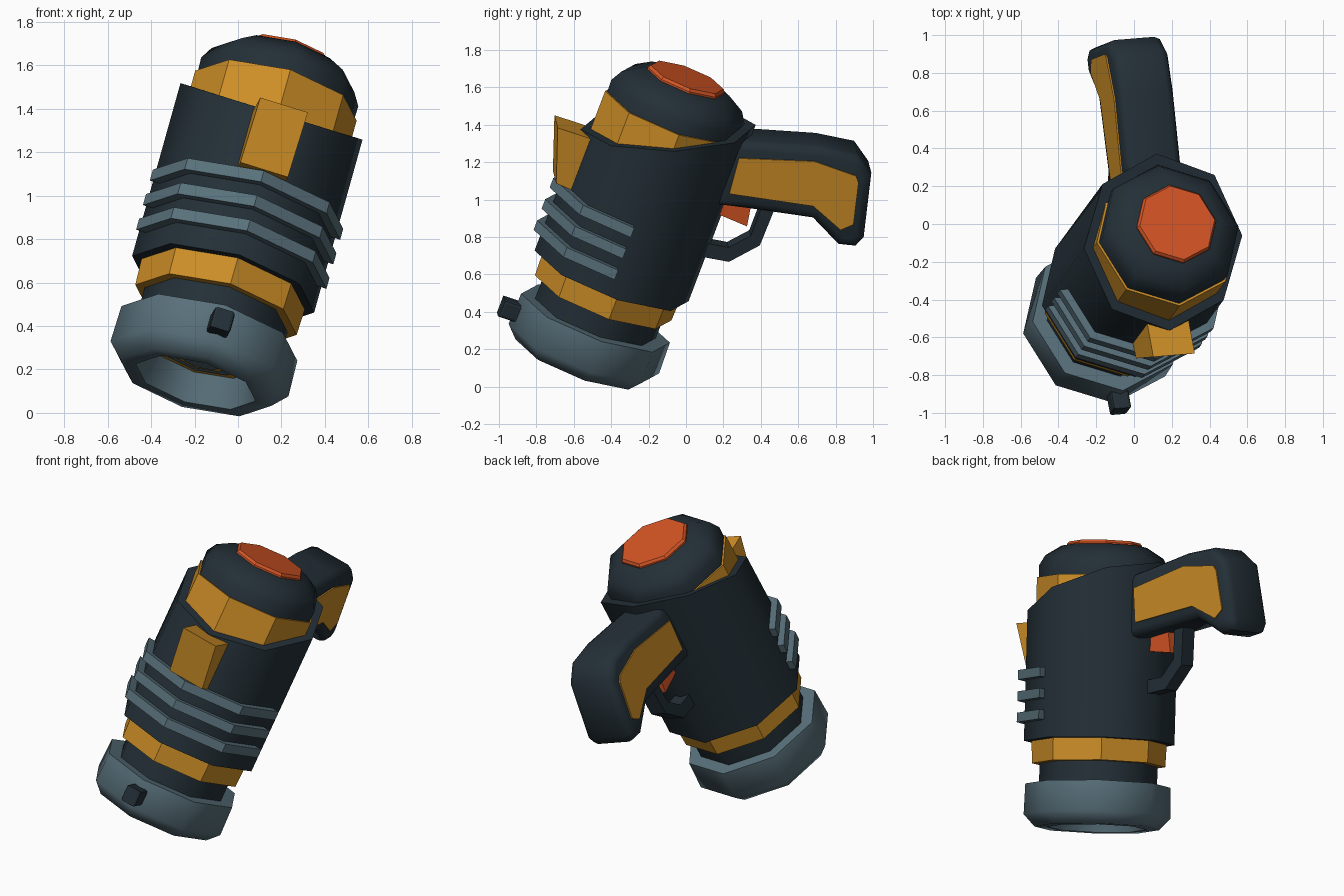
import bpy, bmesh, math
from mathutils import Matrix, Vector

if "Cube" in bpy.data.objects:
    bpy.data.objects.remove(bpy.data.objects["Cube"])

# Tilted frame: local x runs toward the grip, y sideways, z along the barrel to the rear
axis = Vector((0.253, 0.344, 0.904)).normalized()
grip_dir = Vector((-0.172, 0.936, -0.308))
grip_dir = (grip_dir - axis * grip_dir.dot(axis)).normalized()
side = axis.cross(grip_dir)
FRAME = Matrix((grip_dir, side, axis)).transposed().to_4x4()
FRAME.translation = (-0.195, -0.57, 0.14)


def material(name, rgb):
    m = bpy.data.materials.new(name)
    m.use_nodes = True
    m.diffuse_color = (*rgb, 1)
    m.node_tree.nodes["Principled BSDF"].inputs["Base Color"].default_value = (*rgb, 1)
    return m


DARK = material("dark_blue_grey", (0.017, 0.029, 0.038))
SLATE = material("slate_grey", (0.1, 0.165, 0.2))
YELLOW = material("amber_yellow", (0.61, 0.27, 0.02))
ORANGE = material("bright_orange", (0.66, 0.09, 0.018))


def finish(name, bm, mat, smooth=0):
    bmesh.ops.recalc_face_normals(bm, faces=bm.faces)
    mesh = bpy.data.meshes.new(name)
    bm.to_mesh(mesh)
    bm.free()
    mesh.materials.append(mat)
    ob = bpy.data.objects.new(name, mesh)
    bpy.context.collection.objects.link(ob)
    ob.matrix_world = FRAME
    if smooth:
        mesh.shade_smooth()
        mesh.set_sharp_from_angle(angle=math.radians(smooth))
    return ob


def lathe(profile, sides=8):
    """Closed solid of revolution from (radius, height) pairs."""
    bm = bmesh.new()
    rings = []
    for r, h in profile:
        rings.append([bm.verts.new((r * math.cos(t), r * math.sin(t), h))
                      for t in (math.tau * i / sides for i in range(sides))])
    for lo, hi in zip(rings, rings[1:]):
        for i in range(sides):
            j = (i + 1) % sides
            bm.faces.new((lo[i], lo[j], hi[j], hi[i]))
    bm.faces.new(rings[0])
    bm.faces.new(rings[-1])
    return bm


def slab(outline, c0, c1, bevel=0):
    """Extrude a (height, toward grip) outline sideways from c0 to c1."""
    bm = bmesh.new()
    lo, hi = ([bm.verts.new((b, c, a)) for a, b in outline] for c in (c0, c1))
    bm.faces.new(lo)
    bm.faces.new(hi)
    n = len(outline)
    for i in range(n):
        j = (i + 1) % n
        bm.faces.new((lo[i], lo[j], hi[j], hi[i]))
    bmesh.ops.recalc_face_normals(bm, faces=bm.faces)
    if bevel:
        rim = [e for e in bm.edges if abs(e.verts[0].co.y - e.verts[1].co.y) < 1e-5]
        bmesh.ops.bevel(bm, geom=rim, offset=bevel, segments=2, profile=0.5, affect='EDGES')
    return bm


# Muzzle: hollow slate collar with stepped discs inside
finish("muzzle_collar", lathe([(0.32, 0.25), (0.425, 0.25), (0.43, 0.07), (0.365, 0),
                               (0.29, 0), (0.25, 0.15)]), SLATE, 60)
for name, r, h, mat in (("muzzle_outer_ring", 0.26, 0.14, YELLOW),
                        ("muzzle_inner_disc", 0.2, 0.13, SLATE),
                        ("muzzle_inner_ring", 0.14, 0.12, YELLOW),
                        ("muzzle_core", 0.1, 0.11, SLATE)):
    finish(name, lathe([(r, h), (r, 0.2)]), mat)

# Barrel sections
finish("neck", lathe([(0.345, 0.2), (0.345, 0.4)]), DARK, 60)
finish("front_band", lathe([(0.39, 0.37), (0.395, 0.51)]), YELLOW)

body = lathe([(0.36, 0.5), (0.44, 0.5), (0.44, 1.38), (0.37, 1.38)])
for v in body.verts:  # slanted rear rim
    if v.co.z > 1:
        v.co.z += 0.37 * v.co.x
finish("body", body, DARK, 60)

finish("rear_band", lathe([(0.39, 1.05), (0.39, 1.46)]), YELLOW)
finish("rear_cap", lathe([(0.375, 1.4), (0.38, 1.53), (0.345, 1.59), (0.25, 1.65)]), DARK, 60)
finish("cap_button", lathe([(0.22, 1.6), (0.22, 1.66), (0.208, 1.675)]), ORANGE)

# Three half-ring ribs around the front of the body
for k in range(3):
    h = 0.635 + 0.125 * k
    rib = lathe([(0.42, h - 0.028), (0.485, h - 0.028), (0.485, h + 0.028), (0.42, h + 0.028)])
    cut = bmesh.ops.bisect_plane(rib, geom=rib.verts[:] + rib.edges[:] + rib.faces[:],
                                 plane_co=(-0.06, 0, 0), plane_no=(1, 0, 0), clear_outer=True)
    edges = [g for g in cut["geom_cut"] if isinstance(g, bmesh.types.BMEdge)]
    bmesh.ops.edgeloop_fill(rib, edges=edges)
    finish(f"rib_{k + 1}", rib, SLATE)

# Wedge sight on the body and small knob on the muzzle
finish("sight_block", slab([(0.91, -0.34), (0.92, -0.48), (1.215, -0.58), (1.215, -0.34)],
                           -0.115, 0.115), YELLOW)
finish("muzzle_knob", slab([(0.1, -0.39), (0.1, -0.505), (0.2, -0.505), (0.2, -0.39)],
                           -0.05, 0.05, 0.015), DARK)

# Curved grip with a panel on each side
finish("grip", slab([(1.46, 0.33), (1.48, 0.42), (1.575, 0.78), (1.6, 0.99), (1.52, 1.1),
                     (1.17, 1.185), (1.11, 1.16), (1.09, 1.07), (1.185, 0.89),
                     (1.12, 0.53), (1.08, 0.33)], -0.155, 0.155, 0.045), DARK, 50)
panel = [(1.178, 0.41), (1.381, 0.39), (1.495, 0.78), (1.49, 1.02), (1.46, 1.045),
         (1.231, 1.1), (1.18, 1.045), (1.258, 0.86)]
for name, sign in (("left_grip_panel", -1), ("right_grip_panel", 1)):
    finish(name, slab(panel, sign * 0.14, sign * 0.163), YELLOW)

# Trigger and its guard
finish("trigger", slab([(1.15, 0.4), (1.02, 0.4), (1.005, 0.585), (1.15, 0.56)],
                       -0.04, 0.04), ORANGE)
guard_outer = [(1.15, 0.69), (0.93, 0.685), (0.79, 0.56), (0.765, 0.38)]
guard_inner = [(0.845, 0.38), (0.865, 0.53), (0.965, 0.62), (1.15, 0.62)]
finish("trigger_guard", slab(guard_outer + guard_inner, -0.05, 0.05), DARK)
